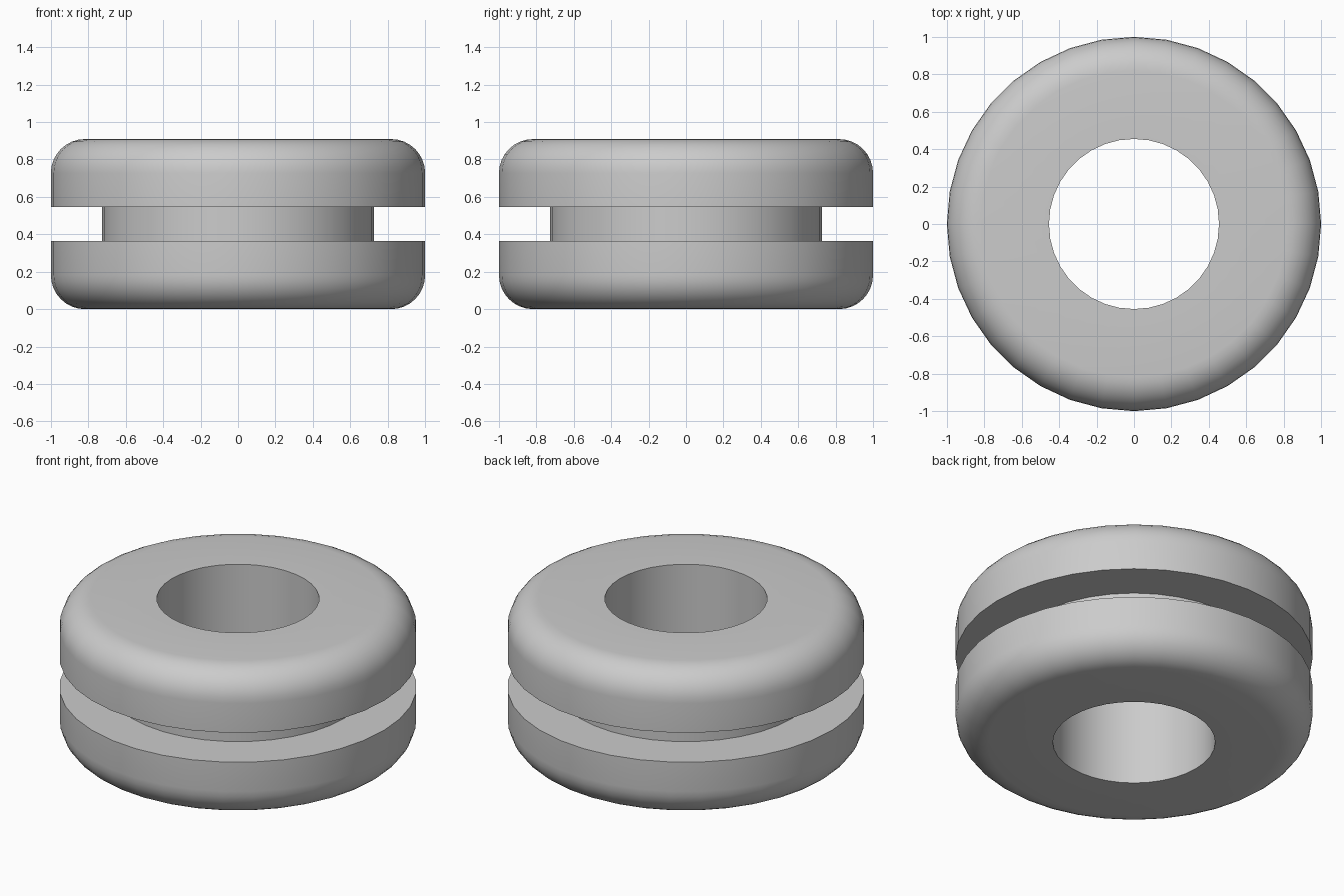
import bpy
import bmesh
from math import sin, cos, pi, radians

cube = bpy.data.objects.get("Cube")
if cube:
    bpy.data.objects.remove(cube, do_unlink=True)

# Main dimensions
OUTER, NECK, BORE = 1.0, 0.727, 0.4545
HEIGHT, GROOVE, FILLET = 0.909, 0.182, 0.182
SIDES, FILLET_STEPS = 36, 8

# Single rubber colour
rubber = bpy.data.materials.new("rubber_grey")
rubber.use_nodes = True
colour = (0.6, 0.6, 0.6, 1)
rubber.diffuse_color = colour
rubber.node_tree.nodes["Principled BSDF"].inputs["Base Color"].default_value = colour

# Upper half of the cross-section: groove, flange, rounded rim, bore
mid = HEIGHT / 2
upper = [(NECK, GROOVE / 2), (OUTER, GROOVE / 2)]
for i in range(FILLET_STEPS + 1):
    a = pi / 2 * i / FILLET_STEPS
    upper.append((OUTER - FILLET + FILLET * cos(a), mid - FILLET + FILLET * sin(a)))
upper.append((BORE, mid))

# Mirror it for the lower half and close the loop
profile = upper + [(r, -z) for r, z in reversed(upper)]

# Sweep the section around the vertical axis
bm = bmesh.new()
rings = []
for s in range(SIDES):
    t = 2 * pi * s / SIDES
    rings.append([bm.verts.new((r * cos(t), r * sin(t), z + mid)) for r, z in profile])
for s in range(SIDES):
    here, there = rings[s], rings[(s + 1) % SIDES]
    for i in range(len(profile)):
        j = (i + 1) % len(profile)
        bm.faces.new((here[i], there[i], there[j], here[j]))
bmesh.ops.recalc_face_normals(bm, faces=bm.faces)

mesh = bpy.data.meshes.new("grommet")
bm.to_mesh(mesh)
bm.free()
mesh.materials.append(rubber)
grommet = bpy.data.objects.new("grommet", mesh)
bpy.context.collection.objects.link(grommet)

# Smooth round surfaces, crisp groove and bore edges
bpy.context.view_layer.objects.active = grommet
grommet.select_set(True)
bpy.ops.object.shade_smooth_by_angle(angle=radians(30))
